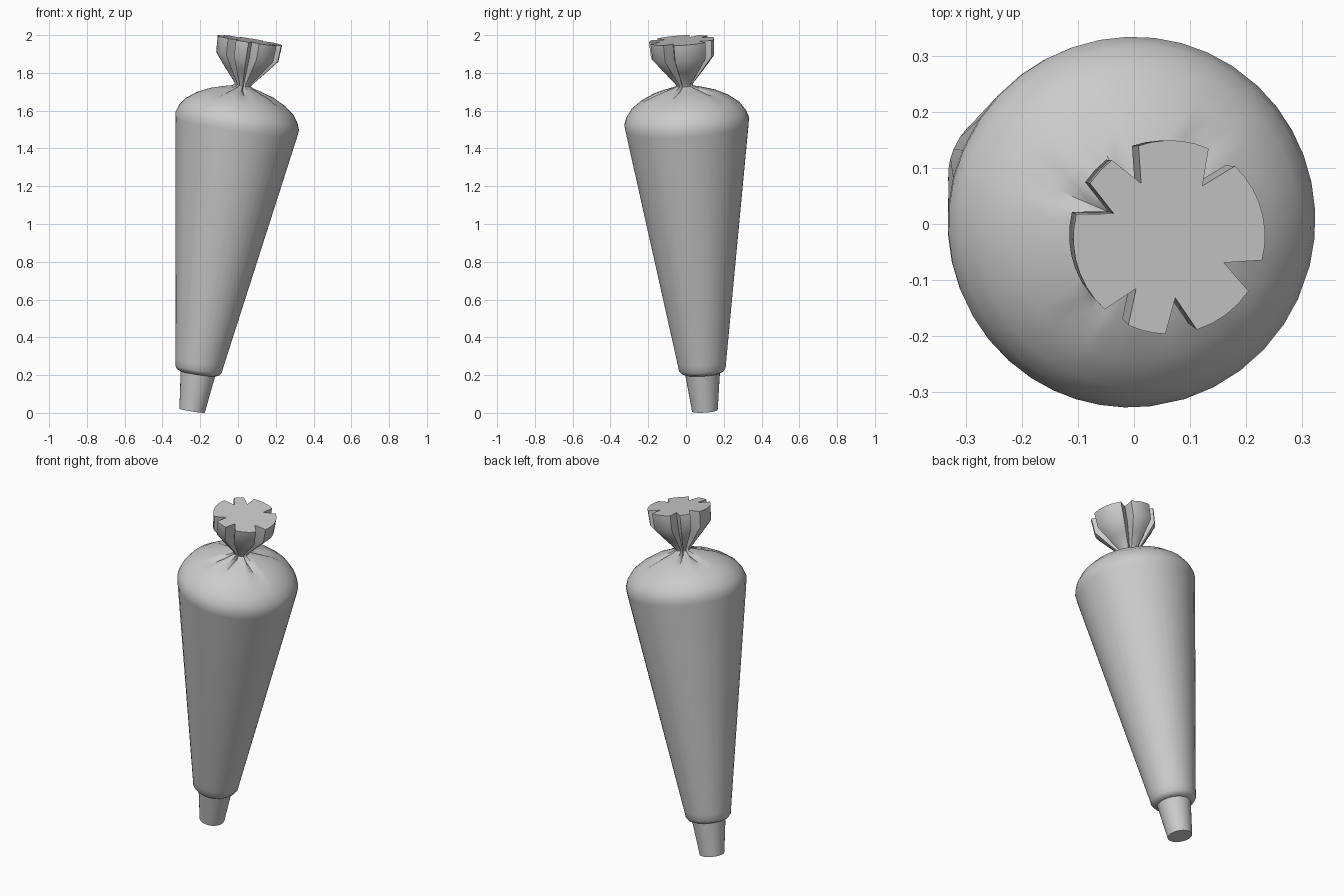
import bpy
import bmesh
from math import sin, cos, radians
from mathutils import Vector

if "Cube" in bpy.data.objects:
    bpy.data.objects.remove(bpy.data.objects["Cube"])

# Leaning axis of the whole bag
BASE = Vector((-0.243, 0.10, 0.0115))
AXIS = Vector((0.156, -0.063, 1)).normalized()
LEAN = Vector((0, 0, 1)).rotation_difference(AXIS)

# Gather folds: start, valley and end angle of each
FOLDS = [(47, 57, 66), (109, 118, 127), (146, 157, 166),
         (228, 237, 245), (268, 276, 287), (326, 335, 346)]


def fold_columns():
    """Angles round the bag, each with 1 at a fold valley and 0 elsewhere."""
    cols = []
    for i, (a, mid, b) in enumerate(FOLDS):
        cols += [(a, 0), (mid, 1), (b, 0)]
        nxt = FOLDS[(i + 1) % len(FOLDS)][0]
        gap = (nxt - b) % 360
        n = max(2, round(gap / 9))
        cols += [(b + gap * k / n, 0) for k in range(1, n)]
    return cols


def lathe(name, rings, cols, cap_start=True, cap_end=True, sharp=40):
    """Rings are (height, radius, valley radius factor, valley drop)."""
    bm = bmesh.new()
    loops = []
    for t, r, pinch, drop in rings:
        loop = []
        for deg, v in cols:
            rr = r * (1 - v * (1 - pinch))
            p = Vector((rr * cos(radians(deg)), rr * sin(radians(deg)), t - v * drop))
            loop.append(bm.verts.new(BASE + LEAN @ p))
        loops.append(loop)
    n = len(cols)
    for lo, hi in zip(loops, loops[1:]):
        for i in range(n):
            j = (i + 1) % n
            bm.faces.new((lo[i], lo[j], hi[j], hi[i]))
    if cap_start:
        bm.faces.new(loops[0][::-1])
    if cap_end:
        bm.faces.new(loops[-1])
    bmesh.ops.recalc_face_normals(bm, faces=bm.faces)
    me = bpy.data.meshes.new(name)
    bm.to_mesh(me)
    bm.free()
    ob = bpy.data.objects.new(name, me)
    bpy.context.collection.objects.link(ob)
    bpy.ops.object.select_all(action='DESELECT')
    ob.select_set(True)
    bpy.context.view_layer.objects.active = ob
    bpy.ops.object.shade_smooth_by_angle(angle=radians(sharp))
    return ob


# Nozzle
round_cols = [(360 * k / 32, 0) for k in range(32)]
lathe("nozzle", [(0, 0.068, 1, 0), (0.205, 0.093, 1, 0)], round_cols)

# Bag: cone, domed shoulder, pinched neck and flared gathered top
bag = [
    (0.198, 0.091, 1, 0),
    (0.206, 0.112, 1, 0),
    (0.222, 0.124, 1, 0),
    (0.26, 0.1295, 1, 0),
    (1.52, 0.327, 1, 0),
    (1.555, 0.331, 1, 0),
    (1.592, 0.318, 1, 0),
    (1.632, 0.290, 1, 0),
    (1.672, 0.238, 1, 0.002),
    (1.705, 0.172, 1, 0.010),
    (1.725, 0.108, 0.97, 0.018),
    (1.737, 0.062, 0.85, 0.018),
    (1.745, 0.044, 0.7, 0.008),
    (1.756, 0.047, 0.63, 0),
    (1.83, 0.110, 0.63, 0),
    (1.90, 0.167, 0.63, 0),
    (1.988, 0.173, 0.63, 0),
]
lathe("piping_bag", bag, fold_columns())
